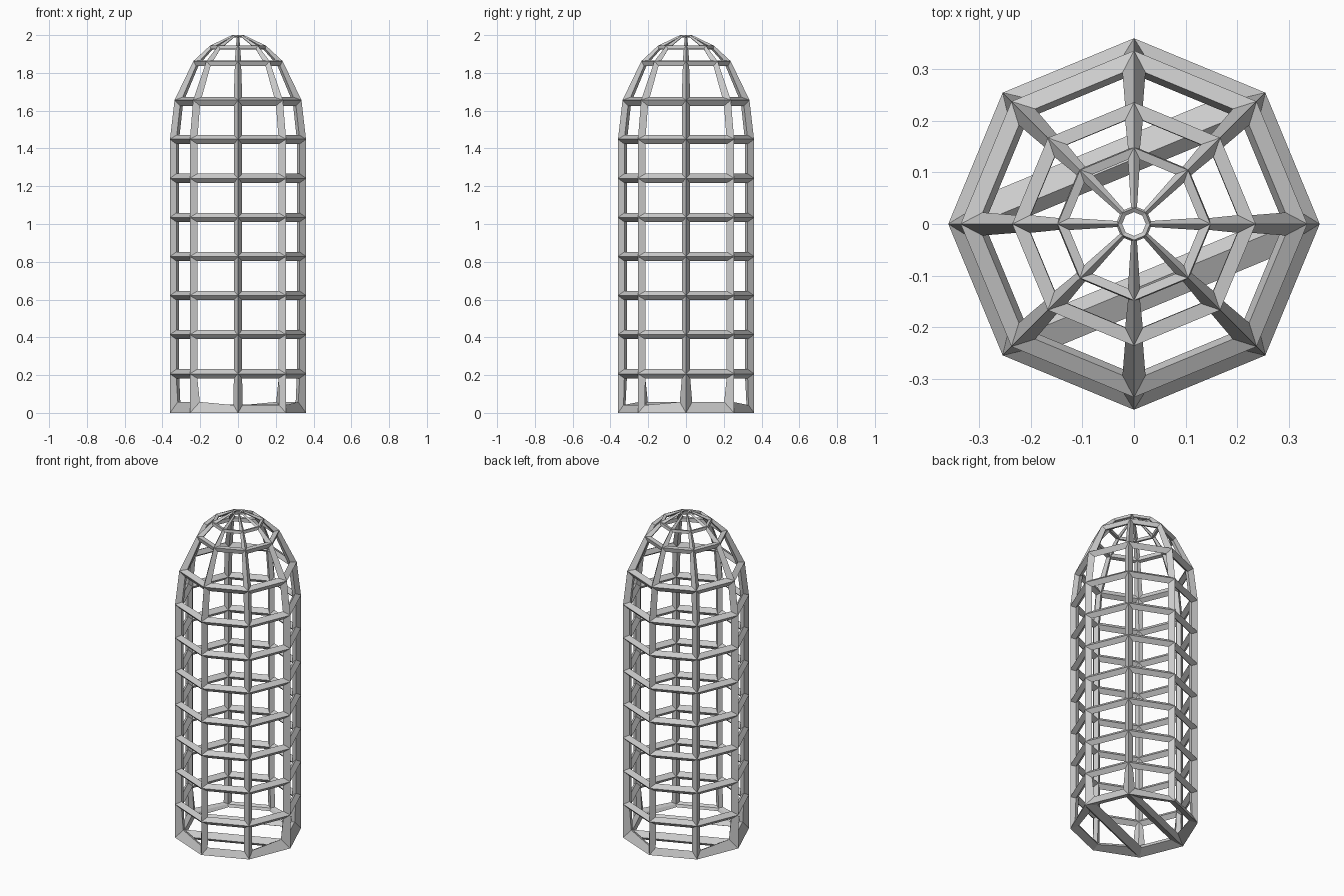
import bpy
import bmesh
from math import cos, sin, tau

SIDES = 8
RADIUS = 0.36
STEP = 0.207

old = bpy.data.objects.get("Cube")
if old:
    bpy.data.objects.remove(old, do_unlink=True)

# Single grey metal colour
grey = bpy.data.materials.new("grey_metal")
grey.use_nodes = True
colour = (0.6, 0.6, 0.6, 1.0)
grey.diffuse_color = colour
grey.node_tree.nodes["Principled BSDF"].inputs["Base Color"].default_value = colour

# Profile: straight cylinder wall, then the dome
profile = [(RADIUS, i * STEP) for i in range(8)]
profile += [(0.336, 8 * STEP), (0.236, 9 * STEP), (0.148, 1.944), (0.031, 2.0)]

bm = bmesh.new()
rings = [[bm.verts.new((r * cos(tau * k / SIDES), r * sin(tau * k / SIDES), z))
          for k in range(SIDES)] for r, z in profile]

# Wall and dome panels
for low, high in zip(rings, rings[1:]):
    for k in range(SIDES):
        n = (k + 1) % SIDES
        bm.faces.new((low[k], low[n], high[n], high[k]))

# Small cap at the top
bm.faces.new(rings[-1])

# Floor split by two parallel cross bars
floor = rings[0]
for corners in ((4, 3, 2, 1), (5, 4, 1, 0), (0, 7, 6, 5)):
    bm.faces.new([floor[c] for c in corners])

bm.normal_update()
mesh = bpy.data.meshes.new("cage_frame")
bm.to_mesh(mesh)
bm.free()
mesh.materials.append(grey)

cage = bpy.data.objects.new("cage_frame", mesh)
bpy.context.collection.objects.link(cage)

# Turn every edge into a bar whose thickness follows the edge lengths
bars = cage.modifiers.new("bars", 'WIREFRAME')
bars.thickness = 0.2
bars.offset = -1.0
bars.use_relative_offset = True
bars.use_even_offset = True
bars.use_replace = True
